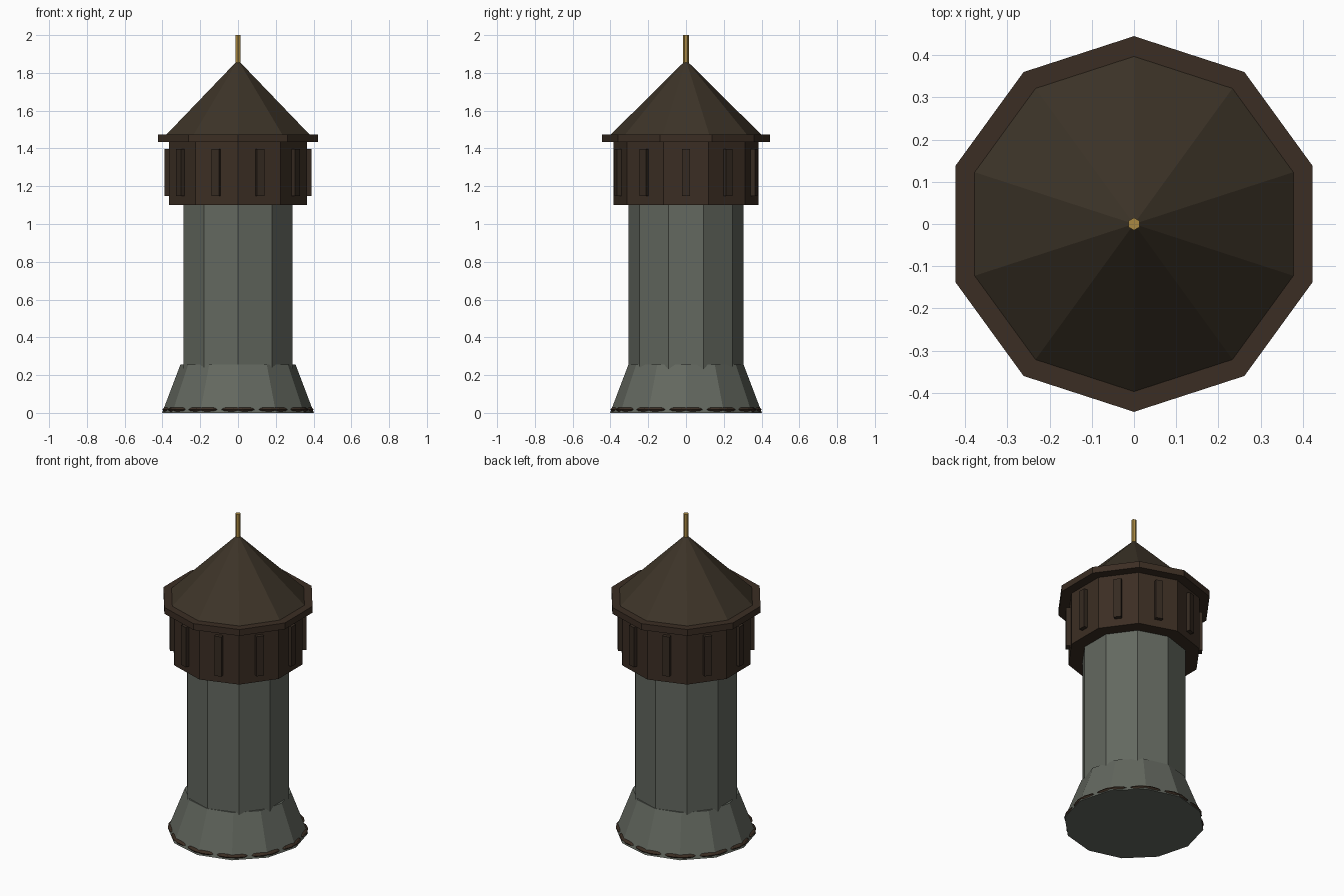
import bpy
import math

if "Cube" in bpy.data.objects:
    bpy.data.objects.remove(bpy.data.objects["Cube"])


def material(name, rgb):
    m = bpy.data.materials.new(name)
    m.diffuse_color = (*rgb, 1)
    m.use_nodes = True
    m.node_tree.nodes["Principled BSDF"].inputs["Base Color"].default_value = m.diffuse_color
    return m


STONE = material("grey stone", (0.125, 0.138, 0.115))
WOOD = material("dark brown wood", (0.044, 0.027, 0.017))
TRIM = material("darker wood slats", (0.036, 0.023, 0.015))
ROOF = material("brown roof", (0.046, 0.034, 0.021))
GOLD = material("gold", (0.40, 0.25, 0.055))


def prism(name, sides, r1, r2, z1, z2, mat):
    """Upright prism or cone with a corner on +y."""
    bpy.ops.mesh.primitive_cone_add(vertices=sides, radius1=r1, radius2=r2,
                                    depth=z2 - z1, location=(0, 0, (z1 + z2) / 2))
    ob = bpy.context.object
    ob.name = name
    ob.data.materials.append(mat)
    return ob


# Flared foot and shaft
prism("foot", 12, 0.402, 0.305, 0, 0.255, STONE)
prism("shaft", 10, 0.304, 0.304, 0.1, 1.12, STONE)

# Wooden gallery, eaves, roof and finial
prism("gallery", 10, 0.385, 0.385, 1.10, 1.44, WOOD)
prism("eaves", 10, 0.445, 0.445, 1.435, 1.475, WOOD)
prism("roof", 10, 0.402, 0, 1.47, 1.868, ROOF)
prism("finial", 6, 0.015, 0.015, 1.82, 2.0, GOLD)

# One raised slat in the middle of each gallery side
for i in range(10):
    a = math.radians(36 * i)
    bpy.ops.mesh.primitive_cube_add(
        size=1, location=(0.366 * math.cos(a), 0.366 * math.sin(a), 1.272),
        rotation=(0, 0, a))
    slat = bpy.context.object
    slat.name = f"slat_{i + 1}"
    slat.scale = (0.048, 0.044, 0.25)
    slat.data.materials.append(TRIM)

# Flattened earth lumps peeking out at the foot's corners
for i in range(12):
    a = math.radians(30 * i)
    bpy.ops.mesh.primitive_uv_sphere_add(
        segments=10, ring_count=6, radius=1,
        location=(0.355 * math.cos(a), 0.355 * math.sin(a), 0.0175),
        rotation=(0, 0, a))
    lump = bpy.context.object
    lump.name = f"earth_lump_{i + 1}"
    lump.scale = (0.047, 0.10, 0.0175)
    lump.data.materials.append(WOOD)
